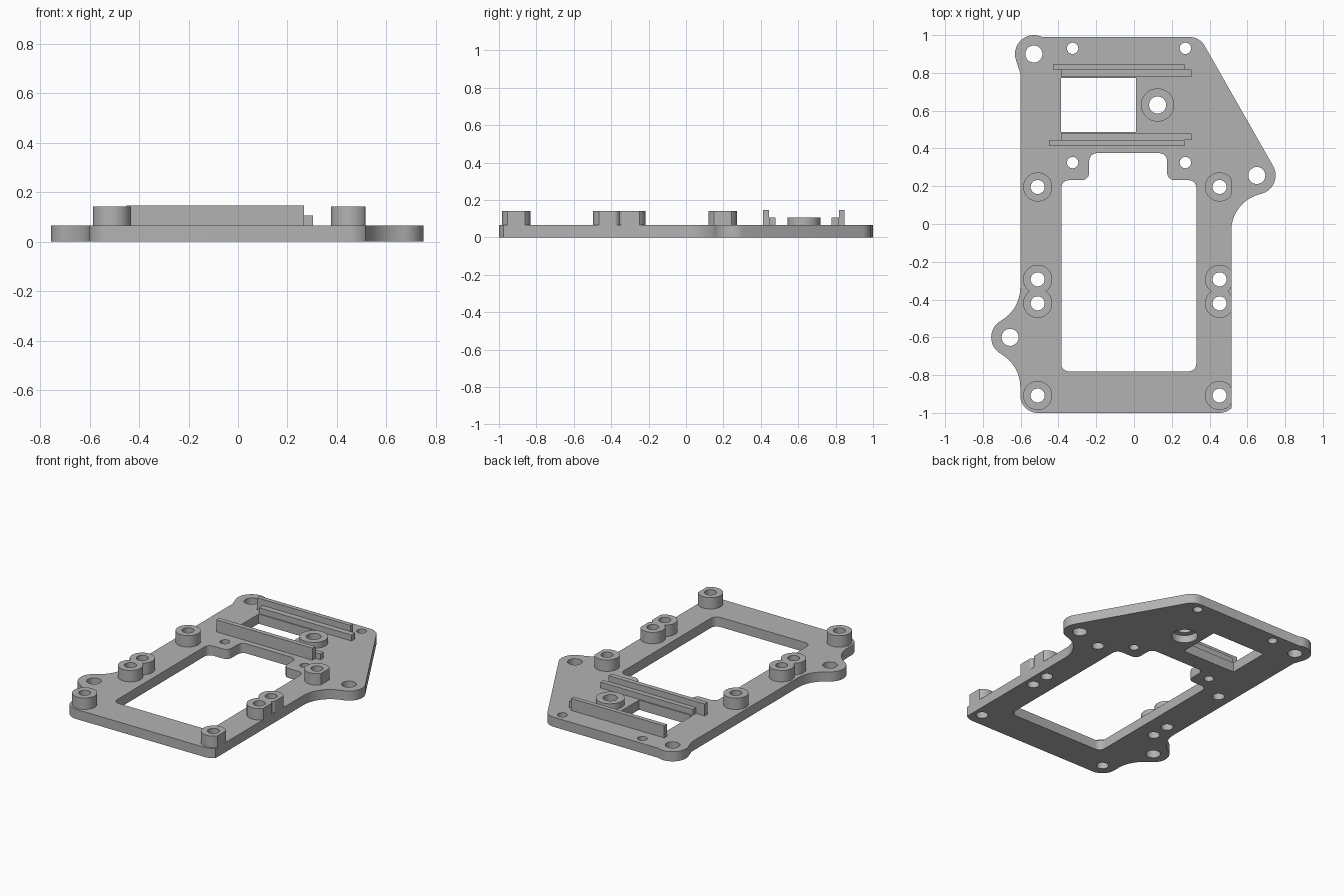
import bpy, bmesh
from math import radians, degrees, cos, sin, acos
from mathutils import Vector

cube = bpy.data.objects.get("Cube")
if cube:
    bpy.data.objects.remove(cube, do_unlink=True)

grey = bpy.data.materials.new("mid grey")
grey.use_nodes = True
grey.diffuse_color = (0.45, 0.45, 0.45, 1)
grey.node_tree.nodes["Principled BSDF"].inputs["Base Color"].default_value = (0.45, 0.45, 0.45, 1)

PLATE = 0.065      # plate thickness
EDGE = 0.515       # straight right edge that trims the bosses


def arc(cx, cy, r, start, end):
    n = max(3, int(abs(end - start) / 7.5))
    steps = [radians(start + (end - start) * i / n) for i in range(n + 1)]
    return [(cx + r * cos(a), cy + r * sin(a)) for a in steps]


def circle(cx, cy, r):
    return arc(cx, cy, r, 0, 360)[:-1]


def rect(x0, x1, y0, y1):
    return [(x0, y0), (x1, y0), (x1, y1), (x0, y1)]


def fillet(corners, r):
    """Round every right-angled corner of a polygon."""
    pts = []
    for i, c in enumerate(corners):
        c = Vector(c)
        a = (Vector(corners[i - 1]) - c).normalized() * r
        b = (Vector(corners[(i + 1) % len(corners)]) - c).normalized() * r
        for k in range(7):
            t = radians(15 * k)
            pts.append(tuple(c + a * (1 - sin(t)) + b * (1 - cos(t))))
    return pts


def trim(loop):
    return [(min(x, EDGE), y) for x, y in loop]


def slab(name, loops, z0, z1):
    """Extrude an outline with holes from z0 to z1."""
    bm = bmesh.new()
    for loop in loops:
        vs = [bm.verts.new((x, y, z0)) for x, y in loop]
        for i, v in enumerate(vs):
            bm.edges.new((vs[i - 1], v))
    bmesh.ops.triangle_fill(bm, use_beauty=True, edges=bm.edges[:])
    ext = bmesh.ops.extrude_face_region(bm, geom=bm.faces[:], use_keep_orig=True)
    top = [g for g in ext["geom"] if isinstance(g, bmesh.types.BMVert)]
    bmesh.ops.translate(bm, vec=(0, 0, z1 - z0), verts=top)
    bmesh.ops.recalc_face_normals(bm, faces=bm.faces[:])
    mesh = bpy.data.meshes.new(name)
    bm.to_mesh(mesh)
    bm.free()
    mesh.materials.append(grey)
    ob = bpy.data.objects.new(name, mesh)
    bpy.context.collection.objects.link(ob)
    bpy.ops.object.select_all(action="DESELECT")
    ob.select_set(True)
    bpy.context.view_layer.objects.active = ob
    bpy.ops.object.shade_smooth_by_angle(angle=radians(30))
    return ob


# Plate outline, counter-clockwise from the front right corner
outline = (
    arc(0.453, -0.908, 0.092, -90, -47.6)
    + arc(0.715, -0.036, 0.2, 180, 102.5)
    + arc(0.65, 0.257, 0.1, -77.5, 30)
    + arc(0.295, 0.9, 0.09, 30, 90)
    + arc(-0.53, 0.9, 0.1, 64, 200)
    + [(-0.602, 0.80)]
    + arc(-0.802, -0.337, 0.2, 0, -61)
    + arc(-0.656, -0.6, 0.1, 119, 241)
    + arc(-0.802, -0.863, 0.2, 61, 0)
    + arc(-0.51, -0.908, 0.092, 180, 270)
)

# Openings and screw holes
opening = fillet([(-0.385, -0.78), (0.33, -0.78), (0.33, 0.232), (0.175, 0.232),
                  (0.175, 0.375), (-0.237, 0.375), (-0.237, 0.232), (-0.385, 0.232)], 0.04)
window = rect(-0.386, 0.01, 0.487, 0.772)
columns = (-0.51, 0.453)
rows = (0.196, -0.293, -0.42, -0.908)
holes = [circle(x, y, 0.037) for x in columns for y in rows]
holes += [circle(x, y, 0.03) for x in (-0.325, 0.272) for y in (0.325, 0.93)]
holes += [circle(x, y, 0.045) for x, y in ((-0.53, 0.9), (0.65, 0.257), (-0.656, -0.6))]
holes.append(circle(0.125, 0.63, 0.08))
slab("base_plate", [outline, opening, window] + holes, 0, PLATE)

# Screw bosses: single ones at the ends, merged pairs in the middle
R, TOP = 0.077, 0.142
for side, x in zip(("right", "left"), columns):
    for label, y in (("back", rows[0]), ("front", rows[3])):
        slab(f"{label}_{side}_boss", [trim(circle(x, y, R)), circle(x, y, 0.037)], PLATE, TOP)
    a = degrees(acos((rows[1] - rows[2]) / 2 / R))
    pair = arc(x, rows[1], R, a - 90, 270 - a) + arc(x, rows[2], R, 90 + a, 450 - a)[1:-1]
    slab(f"middle_{side}_double_boss",
         [trim(pair), circle(x, rows[1], 0.037), circle(x, rows[2], 0.037)], PLATE, TOP)

# Wide low boss, recessed from below
slab("recessed_boss", [circle(0.125, 0.63, 0.088), circle(0.125, 0.63, 0.045)], 0.05, 0.105)

# Stepped rails on both sides of the window
slab("back_rail", [rect(-0.43, 0.267, 0.817, 0.847)], PLATE, 0.146)
slab("back_rail_step", [rect(-0.386, 0.304, 0.778, 0.817)], PLATE, 0.105)
slab("front_rail", [rect(-0.45, 0.267, 0.413, 0.445)], PLATE, 0.146)
slab("front_rail_step", [rect(-0.386, 0.304, 0.445, 0.478)], PLATE, 0.105)
